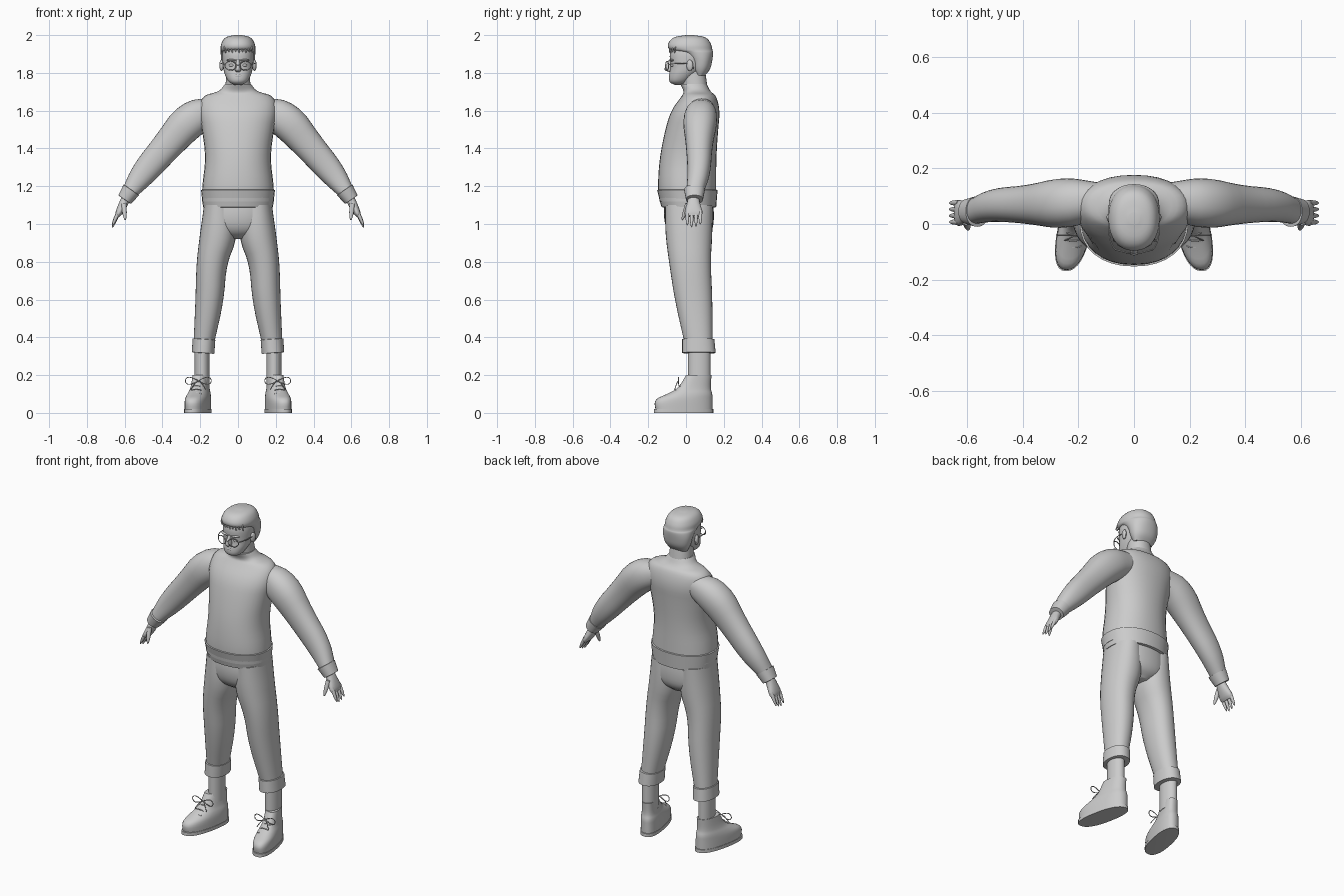
import bpy, bmesh, math
from mathutils import Vector

if "Cube" in bpy.data.objects:
    bpy.data.objects.remove(bpy.data.objects["Cube"], do_unlink=True)

tone = [.6, .6, .6, 1]
grey = bpy.data.materials.new("plain_grey")
grey.use_nodes = True
grey.diffuse_color = tone
grey.node_tree.nodes["Principled BSDF"].inputs["Base Color"].default_value = tone


def finish(ob):
    ob.data.materials.append(grey)
    if ob.name not in bpy.context.collection.objects:
        bpy.context.collection.objects.link(ob)
    bpy.ops.object.select_all(action="DESELECT")
    ob.select_set(True)
    bpy.context.view_layer.objects.active = ob
    if ob.type == "MESH":
        bpy.ops.object.shade_smooth_by_angle(angle=math.radians(40))
    return ob


def round_off(keys):
    """Cut the corners of a chain of rings, keeping both ends."""
    middle = []
    for a, b in zip(keys, keys[1:]):
        middle += [a * .75 + b * .25, a * .25 + b * .75]
    return [keys[0], *middle, keys[-1]]


def ring_points(ring, across, power, splay, count=32):
    """Points of a rounded ring lying across the part."""
    x, z, front, back, width = ring
    for k in range(count):
        angle = math.tau * k / count
        c, s = (math.copysign(abs(f) ** (2 / power), f) for f in (math.cos(angle), math.sin(angle)))
        p = Vector((x, (front + back) / 2 + s * (back - front) / 2, z)) + across * c * width
        p.x += splay * (.05 - p.y)
        yield p


def loft(name, keys, side=1, x=0, power=2.2, splay=0, rounds=2):
    """Skin rings given as [x,] z, front y, back y, half width."""
    rings = [Vector(k if len(k) == 5 else (x, *k)) for k in keys]
    for _ in range(rounds):
        rings = round_off(rings)
    bm = bmesh.new()
    loops = []
    for i, ring in enumerate(rings):
        along = rings[min(i + 1, len(rings) - 1)] - rings[max(i - 1, 0)]
        across = Vector((along[1], 0, -along[0])).normalized()
        loops.append([bm.verts.new((p.x * side, p.y, p.z))
                      for p in ring_points(ring, across, power, splay)])
    for low, high in zip(loops, loops[1:]):
        for k in range(len(low)):
            bm.faces.new((low[k - 1], low[k], high[k], high[k - 1]))
    bm.faces.new(loops[0])
    bm.faces.new(loops[-1])
    bmesh.ops.recalc_face_normals(bm, faces=bm.faces)
    mesh = bpy.data.meshes.new(name)
    bm.to_mesh(mesh)
    bm.free()
    return finish(bpy.data.objects.new(name, mesh))


def band(name, low, high, **options):
    """A folded band of cloth or sole with edges turned slightly inwards."""
    low, high = Vector(low), Vector(high)
    lip = Vector([0] * (len(low) - 3) + [.006, -.006, -.006])
    step = (high - low) * .02
    loft(name, [low - step + lip, low, high, high + step + lip], rounds=0, **options)


def finger(name, start, end, radius, side):
    """A tapering rod with a rounded tip."""
    start, end = Vector(start), Vector(end)
    keys = []
    for t in (0, .3, .6, .9, 1):
        p = start.lerp(end, t)
        r = radius * math.sqrt(1.02 - t ** 3)
        keys.append((p.x, p.z, p.y - r, p.y + r, r))
    loft(name, keys, side, power=2, rounds=1)


def ball(name, location, scale, turn=0):
    bpy.ops.mesh.primitive_uv_sphere_add(segments=20, ring_count=12, location=location)
    ob = bpy.context.object
    ob.name, ob.scale, ob.rotation_euler.z = name, scale, turn
    finish(ob)


def wire(name, points, radius=.0025, closed=False):
    curve = bpy.data.curves.new(name, "CURVE")
    curve.dimensions = "3D"
    curve.bevel_depth, curve.bevel_resolution, curve.resolution_u = radius, 1, 6
    spline = curve.splines.new("NURBS")
    spline.points.add(len(points) - 1)
    for point, co in zip(spline.points, points):
        point.co = (*co, 1)
    spline.use_cyclic_u, spline.use_endpoint_u, spline.order_u = closed, not closed, 3
    finish(bpy.data.objects.new(name, curve))


turns = [math.tau * k / 16 for k in range(16)]

# Sweater body with its hem
loft("sweater_body", [
    (1.12, -.14, .16, .19), (1.2, -.15, .16, .19), (1.35, -.14, .16, .17), (1.5, -.11, .17, .19),
    (1.6, -.08, .18, .21), (1.68, -.02, .16, .19), (1.7, -.01, .13, .1), (1.74, -.03, .11, .07)])
band("sweater_hem", (1.09, -.13, .16, .185), (1.18, -.153, .167, .196))

# Trouser seat
loft("trouser_seat", [(1.14, -.11, .14, .17), (1.04, -.12, .15, .18), (.96, -.1, .14, .17), (.92, -.04, .09, .04)])

for word, side in (("left", 1), ("right", -1)):
    # Sleeve and cuff
    loft(word + "_sleeve", [
        (.13, 1.6, .02, .15, .07), (.25, 1.56, -.02, .17, .1), (.37, 1.42, 0, .14, .08),
        (.5, 1.27, .01, .13, .07), (.58, 1.16, 0, .09, .04)], side)
    band(word + "_sleeve_cuff", (.6, 1.13, 0, .09, .04), (.565, 1.18, -.01, .1, .05), side=side)

    # Hand
    loft(word + "_palm", [
        (.58, 1.16, .01, .07, .02), (.6, 1.12, .01, .07, .025), (.63, 1.06, -.01, .09, .02),
        (.64, 1.04, 0, .08, .01)], side)
    for i, label in enumerate(("index", "middle", "ring", "little")):
        y = .007 + i * .023
        finger(f"{word}_{label}_finger", (.63, y, 1.07), (.665, y, .98 + abs(i - 1.2) * .01), .01, side)
    finger(word + "_thumb", (.605, .01, 1.11), (.597, -.02, 1.02), .013, side)

    # Trouser leg, turn-up and ankle
    loft(word + "_trouser_leg", [
        (.1, 1.1, -.11, .14, .08), (.1, .95, -.11, .14, .1), (.14, .8, -.09, .13, .08),
        (.15, .6, -.06, .14, .075), (.18, .38, -.01, .14, .055)], side)
    band(word + "_trouser_cuff", (.185, .318, -.02, .157, .06), (.18, .39, -.02, .15, .06), side=side)
    loft(word + "_ankle", [(.15, .01, .13, .04), (.36, .01, .13, .04)], side, x=.19, power=2)

    # Boot and sole, toes turned out
    shape = dict(side=side, x=.2, power=2.4, splay=.2)
    band(word + "_sole", (0, -.17, .145, .062), (.02, -.17, .145, .062), **shape)
    loft(word + "_boot", [
        (.01, -.16, .14, .06), (.07, -.17, .14, .06), (.1, -.1, .14, .055), (.13, -.04, .13, .045),
        (.2, 0, .135, .04)], **shape)

    # Laces crossing the tongue and tied in a bow
    for row in range(3):
        y, z, reach = -.08 + row * .024, .11 + row * .02, .03 - row * .004
        wire(f"{word}_lace_{row}", [
            (side * (.22 + k * reach), y - .01 * (1 - abs(k)), z - .01 * abs(k)) for k in (-1, 0, 1)])
    wire(word + "_bow", [
        (side * (.21 + .07 * math.sin(t)), -.04, .17 + .02 * math.sin(2 * t)) for t in turns], closed=True)
    wire(word + "_lace_ends", [
        (side * (.21 + k * .02), -.04 - abs(k) * .01, .17 - k * k * .012) for k in (-2, -1, 0, 1, 2)])

# Neck and head
loft("neck", [(1.68, -.01, .12, .07), (1.82, -.03, .1, .06)])
loft("head", [
    (1.737, -.06, -.02, .02), (1.75, -.09, .01, .05), (1.79, -.09, .06, .07), (1.83, -.08, .1, .08),
    (1.92, -.09, .12, .085), (1.98, -.04, .09, .05)])
loft("nose", [(1.87, -.09, -.06, .008), (1.815, -.12, -.06, .018), (1.805, -.09, -.06, .01)])
ball("lips", (0, -.083, 1.785), (.023, .008, .008))
for word, side in (("left", 1), ("right", -1)):
    ball(word + "_ear", (side * .087, .02, 1.84), (.011, .018, .03), side * -.3)
    ball(word + "_eye", (side * .034, -.07, 1.84), (.014, .012, .008))
    ball(word + "_brow", (side * .036, -.077, 1.867), (.026, .01, .006), side * .25)

    # Glasses rim and temple
    wire(word + "_lens_rim", [
        (side * (.039 + .03 * math.cos(t)), -.1 + .008 * math.cos(t), 1.838 + .024 * math.sin(t))
        for t in turns], closed=True)
    wire(word + "_temple", [
        (side * x, y, z) for x, y, z in ((.068, -.09, 1.845), (.09, -.07, 1.85), (.09, .04, 1.85), (.09, .04, 1.82))])
wire("glasses_bridge", [(k * .01, -.107 - .007 * (1 - abs(k)), 1.842) for k in (-1, 0, 1)])

# Cropped hair with a ragged fringe
loft("hair", [
    (1.785, .05, .1, .06), (1.82, .03, .13, .08), (1.87, .02, .14, .09), (1.91, -.03, .145, .092),
    (1.92, -.09, .14, .092), (1.95, -.1, .135, .092), (1.99, -.07, .11, .07), (2, 0, .04, .02)])
for i in range(-4, 5):
    x = i * .018
    y = -.09 + 5 * x * x
    wire(f"fringe_tuft_{i}", [(x, y + .01, 1.94), (x, y, 1.925), (x + .008, y + .005, 1.908 + .005 * (i % 2))], .004)
